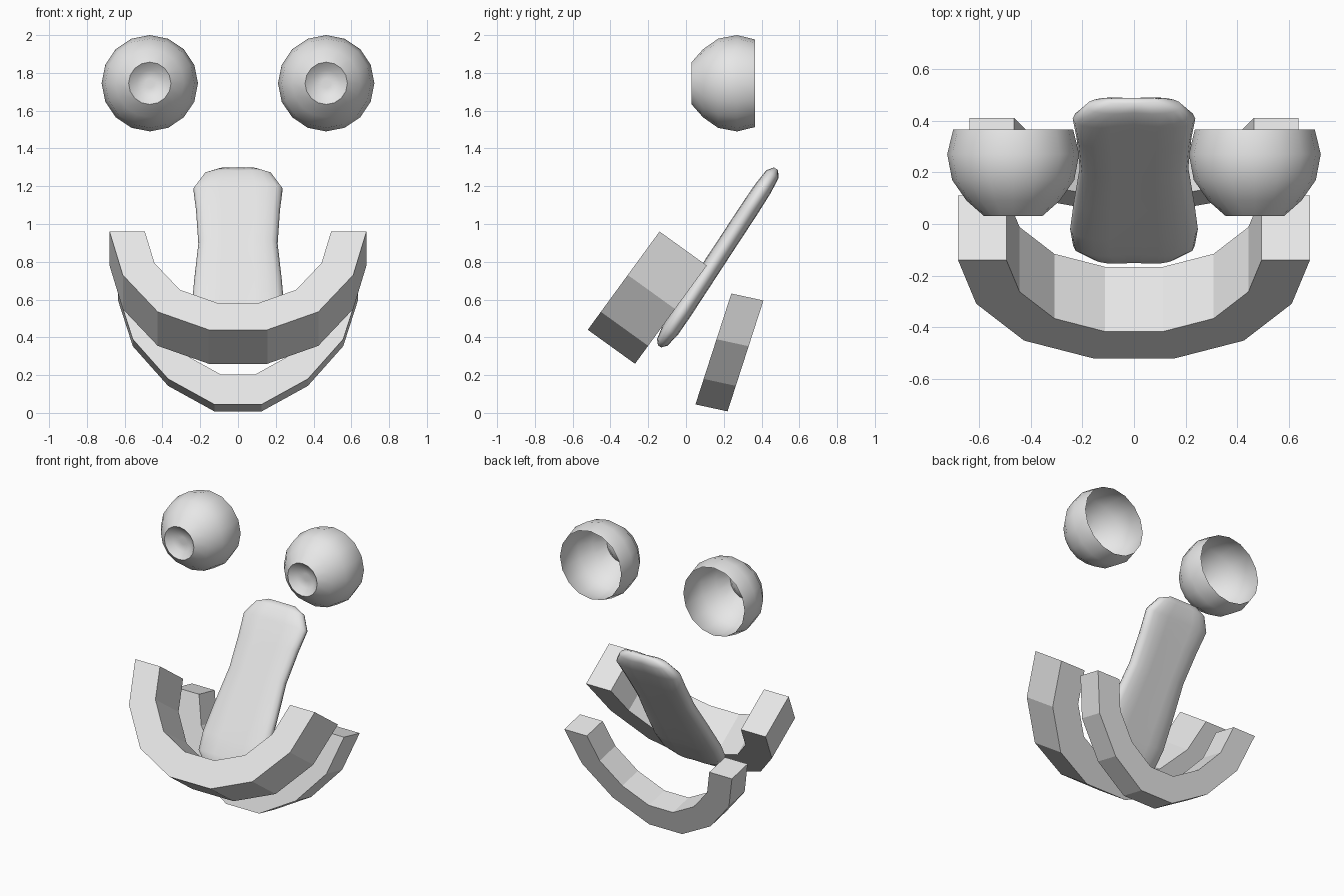
import bpy, bmesh, math
from mathutils import Vector

if "Cube" in bpy.data.objects:
    bpy.data.objects.remove(bpy.data.objects["Cube"])

grey = bpy.data.materials.new("plain grey")
grey.diffuse_color = (0.8, 0.8, 0.8, 1)
grey.use_nodes = True
grey.node_tree.nodes["Principled BSDF"].inputs["Base Color"].default_value = grey.diffuse_color


def finish(name, bm, smooth_angle=None):
    bmesh.ops.recalc_face_normals(bm, faces=bm.faces)
    mesh = bpy.data.meshes.new(name)
    bm.to_mesh(mesh)
    bm.free()
    mesh.materials.append(grey)
    ob = bpy.data.objects.new(name, mesh)
    bpy.context.collection.objects.link(ob)
    if smooth_angle:
        bpy.ops.object.select_all(action='DESELECT')
        ob.select_set(True)
        bpy.context.view_layer.objects.active = ob
        bpy.ops.object.shade_smooth_by_angle(angle=math.radians(smooth_angle))
    return ob


def bridge(bm, a, b):
    n = len(a)
    for i in range(n):
        bm.faces.new((a[i], a[(i + 1) % n], b[(i + 1) % n], b[i]))


# Curved lip: half outline (x, z) of the front face, leaning back and extruded
def lip(name, half, y_low, lean, inner, depth):
    z_low, z_top = half[0][1], half[-1][1]
    outer = [(-x, z) for x, z in reversed(half)] + half
    bm = bmesh.new()
    rows = []
    for x, z in outer:
        zi = z_top + (z - z_top) * inner
        row = []
        for px, pz in ((x, z), (x * inner, zi)):
            p = Vector((px, y_low + (pz - z_low) * lean, pz))
            row.append((p, p + Vector((0, *depth))))
        (a, b), (c, d) = row
        rows.append([bm.verts.new(p) for p in (a, b, d, c)])
    for r0, r1 in zip(rows, rows[1:]):
        bridge(bm, r0, r1)
    bm.faces.new(rows[0])
    bm.faces.new(rows[-1])
    finish(name, bm)


lip("upper_lip", [(.155, .44), (.425, .535), (.61, .73), (.68, .96)],
    -.52, .38 / .52, .725, (.25, -.18))
lip("lower_lip", [(.125, .045), (.37, .18), (.557, .39), (.635, .632)],
    .05, .19 / .587, .73, (.17, -.037))

# Tongue: grooved slab lofted along a leaning axis (distance, half width, half thickness)
axis, normal = Vector((0, .548, .836)), Vector((0, .836, -.548))
start = Vector((0, -.14, .352))
sections = [(0, .10, .012), (.025, .16, .036), (.10, .235, .05), (.22, .247, .053),
            (.42, .232, .053), (.65, .21, .053), (.86, .222, .053), (1.0, .237, .05),
            (1.09, .18, .042), (1.125, .10, .016)]
bm = bmesh.new()
loops = []
for s, w, h in sections:
    loop = []
    for i in range(20):
        a = 2 * math.pi * i / 20
        c, d = math.cos(a), math.sin(a)
        x = math.copysign(abs(c) ** .8, c) * w
        t = math.copysign(abs(d) ** .7, d) * h
        t *= 1 - .2 * math.exp(-(x / .06) ** 2)
        loop.append(bm.verts.new(start + axis * s + normal * t + Vector((x, 0, 0))))
    loops.append(loop)
for a, b in zip(loops, loops[1:]):
    bridge(bm, a, b)
bm.faces.new(loops[0])
bm.faces.new(loops[-1])
finish("tongue", bm, 75)

# Eyes: open-backed ball shells with a dished pupil (y, radius)
rings = [(.365, .232), (.27, .255), (.17, .236), (.09, .18), (.03, .112),
         (.065, .07), (.075, .025)]
for side, name in ((-1, "left_eye"), (1, "right_eye")):
    bm = bmesh.new()
    loops = []
    for y, r in rings:
        loops.append([bm.verts.new((side * .467 + r * math.cos(i * math.pi / 8), y,
                                    1.745 + r * math.sin(i * math.pi / 8)))
                      for i in range(16)])
    for a, b in zip(loops, loops[1:]):
        bridge(bm, a, b)
    tip = bm.verts.new((side * .467, .07, 1.745))
    for i in range(16):
        bm.faces.new((loops[-1][i], loops[-1][(i + 1) % 16], tip))
    finish(name, bm, 40)
